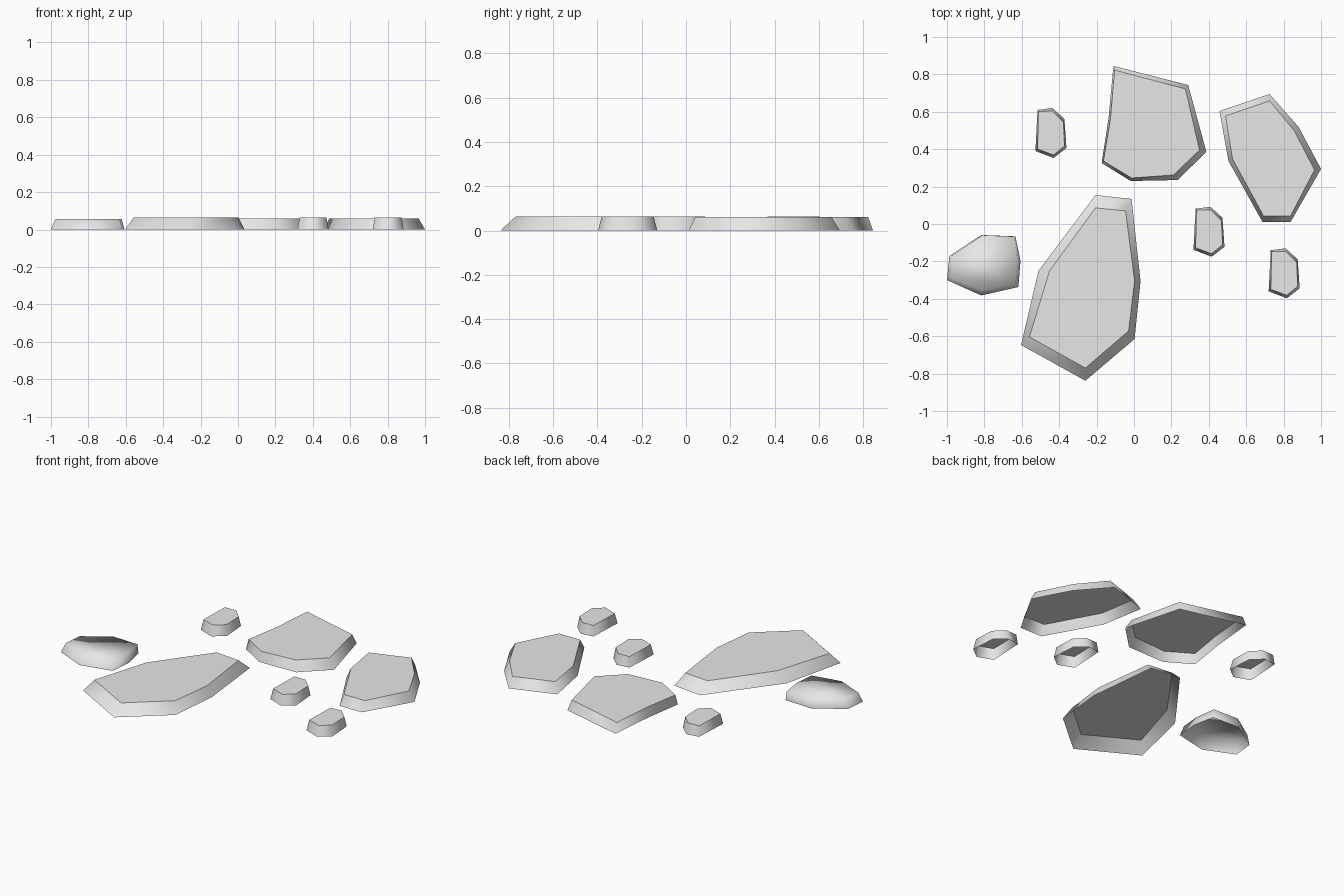
import bpy
import bmesh

cube = bpy.data.objects.get("Cube")
if cube:
    bpy.data.objects.remove(cube, do_unlink=True)

# One plain stone colour
stone = bpy.data.materials.new("stone grey")
stone.use_nodes = True
stone.diffuse_color = (0.8, 0.8, 0.8, 1)
stone.node_tree.nodes["Principled BSDF"].inputs["Base Color"].default_value = (0.8, 0.8, 0.8, 1)


def slab(name, base, top, height, shift=(0, 0), crisp_rim=True):
    """Open-bottomed stone: sloping smooth wall between two clockwise outlines, capped on top."""
    bm = bmesh.new()
    dx, dy = shift
    low = [bm.verts.new((x + dx, y + dy, 0)) for x, y in base]
    high = [bm.verts.new((x + dx, y + dy, height)) for x, y in top]
    count = len(low)
    for i in range(count):
        j = (i + 1) % count
        bm.faces.new((low[j], low[i], high[i], high[j]))
    cap = bm.faces.new(high[::-1])
    for face in bm.faces:
        face.smooth = True
    if crisp_rim:
        for edge in cap.edges:
            edge.smooth = False
    mesh = bpy.data.meshes.new(name)
    bm.to_mesh(mesh)
    bm.free()
    mesh.materials.append(stone)
    obj = bpy.data.objects.new(name, mesh)
    bpy.context.collection.objects.link(obj)
    return obj


# Large stone at the back
slab("back_stone",
     [(-.11, .845), (.29, .743), (.387, .385), (.233, .235), (-.018, .23), (-.173, .326), (-.136, .567)],
     [(-.104, .823), (.275, .722), (.35, .395), (.211, .262), (-.013, .246), (-.163, .337), (-.126, .561)],
     0.06)

# Large stone on the left
slab("left_stone",
     [(.457, .604), (.725, .695), (.88, .519), (1, .294), (.837, .011), (.687, .011), (.505, .337)],
     [(.489, .578), (.725, .658), (.858, .497), (.965, .289), (.837, .043), (.693, .043), (.527, .348)],
     0.06)

# Longest stone at the front
slab("front_stone",
     [(-.206, .155), (-.013, .134), (.035, -.305), (.003, -.615), (-.26, -.838), (-.604, -.647), (-.511, -.251)],
     [(-.206, .086), (-.045, .07), (.003, -.305), (-.029, -.572), (-.26, -.77), (-.559, -.604), (-.452, -.251)],
     0.063)

# Softly rounded stone on the right
slab("rounded_stone",
     [(-1, -.3), (-.987, -.171), (-.816, -.059), (-.634, -.066), (-.607, -.198), (-.618, -.337), (-.816, -.382)],
     [(-.977, -.285), (-.967, -.165), (-.81, -.06), (-.64, -.067), (-.622, -.2), (-.633, -.32), (-.815, -.355)],
     0.055, crisp_rim=False)

# Three matching pebbles
pebble_base = [(-.516, .61), (-.436, .62), (-.372, .561), (-.361, .406), (-.43, .353), (-.527, .39)]
pebble_top = [(-.511, .602), (-.436, .604), (-.377, .545), (-.372, .417), (-.43, .369), (-.516, .401)]
for name, shift in (("back_pebble", (0, 0)),
                    ("middle_pebble", (.845, -.528)),
                    ("front_pebble", (1.247, -.75))):
    slab(name, pebble_base, pebble_top, 0.063, shift)
